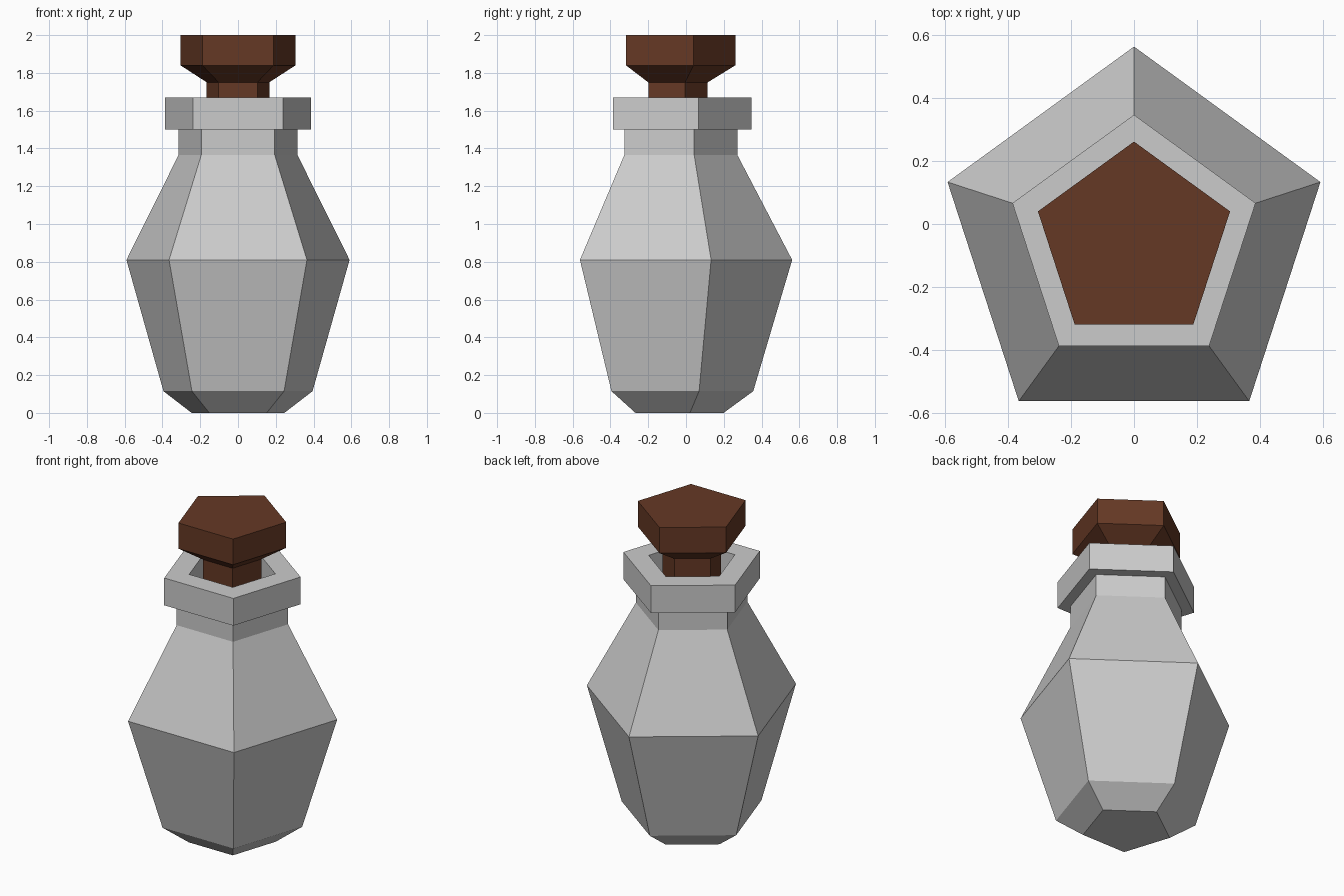
import bpy, bmesh
from math import sin, cos, tau, pi

if "Cube" in bpy.data.objects:
    bpy.data.objects.remove(bpy.data.objects["Cube"])

SIDES = 5
CENTRE_Y = -0.059  # centres the pentagon's bounds on y = 0


def lathe(name, profile, material=None):
    """Stack five-sided rings (radius, z), bridge them and cap both ends."""
    bm = bmesh.new()
    rings = []
    for r, z in profile:
        angles = [pi / 2 + tau * i / SIDES for i in range(SIDES)]
        rings.append([bm.verts.new((r * cos(a), CENTRE_Y + r * sin(a), z)) for a in angles])
    for low, high in zip(rings, rings[1:]):
        for i in range(SIDES):
            j = (i + 1) % SIDES
            bm.faces.new((low[i], low[j], high[j], high[i]))
    bm.faces.new(rings[0][::-1])
    bm.faces.new(rings[-1])
    bmesh.ops.recalc_face_normals(bm, faces=bm.faces)
    mesh = bpy.data.meshes.new(name)
    bm.to_mesh(mesh)
    bm.free()
    obj = bpy.data.objects.new(name, mesh)
    bpy.context.collection.objects.link(obj)
    if material:
        mesh.materials.append(material)
    return obj


# Bottle: foot, belly, shoulder, neck, lip, then down into the mouth
lathe("bottle", [(0.258, 0), (0.415, 0.115), (0.621, 0.81), (0.331, 1.365),
                 (0.331, 1.5), (0.405, 1.5), (0.405, 1.67),
                 (0.256, 1.67), (0.256, 1.4)])

# Stopper: stem standing in the mouth, flared head
brown = bpy.data.materials.new("brown_cork")
brown.diffuse_color = (0.13, 0.04, 0.018, 1)
brown.use_nodes = True
brown.node_tree.nodes["Principled BSDF"].inputs["Base Color"].default_value = brown.diffuse_color
lathe("stopper", [(0.174, 1.4), (0.174, 1.75), (0.32, 1.84), (0.32, 2.0)], brown)
